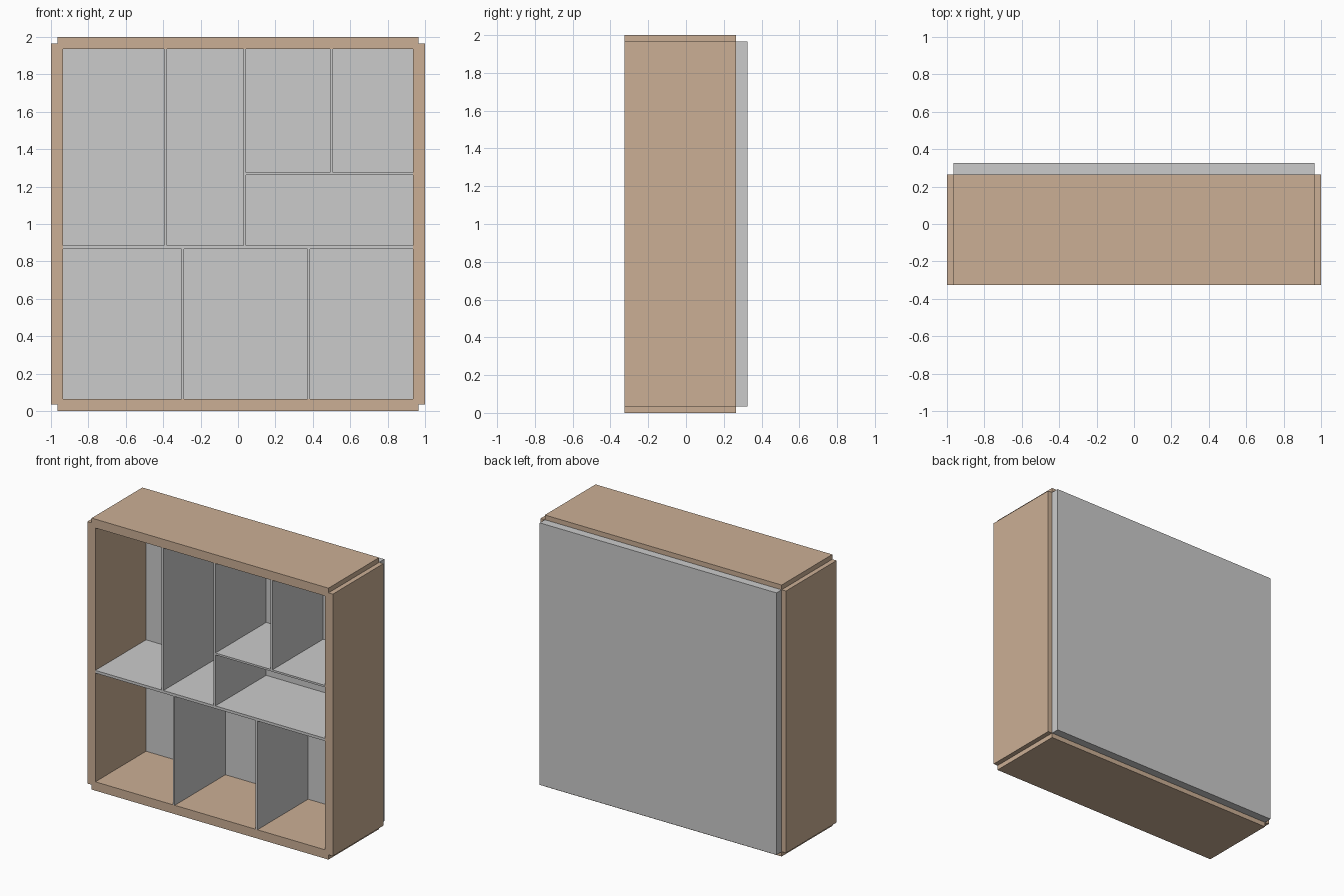
import bpy, bmesh

if "Cube" in bpy.data.objects:
    bpy.data.objects.remove(bpy.data.objects["Cube"])

FRONT, FRAME_BACK, BACK = -0.325, 0.265, 0.325
INNER, LIP, OUTER = 0.935, 0.965, 1.0   # half sizes of the frame, about z = 1

wood = bpy.data.materials.new("wood")
wood.diffuse_color = (0.60, 0.43, 0.30, 1)
wood.use_nodes = True
wood.node_tree.nodes["Principled BSDF"].inputs["Base Color"].default_value = wood.diffuse_color


def prism(name, outline, y0, y1, mat=None):
    """Extrude an (x, z) outline from y0 to y1."""
    bm = bmesh.new()
    face = bm.faces.new([bm.verts.new((x, y0, z)) for x, z in outline])
    ext = bmesh.ops.extrude_face_region(bm, geom=[face])
    moved = [v for v in ext["geom"] if isinstance(v, bmesh.types.BMVert)]
    bmesh.ops.translate(bm, verts=moved, vec=(0, y1 - y0, 0))
    bmesh.ops.recalc_face_normals(bm, faces=bm.faces)
    mesh = bpy.data.meshes.new(name)
    bm.to_mesh(mesh)
    bm.free()
    if mat:
        mesh.materials.append(mat)
    obj = bpy.data.objects.new(name, mesh)
    bpy.context.collection.objects.link(obj)
    return obj


def slab(name, x0, x1, z0, z1, y0=FRONT, y1=FRAME_BACK):
    return prism(name, [(x0, z0), (x1, z0), (x1, z1), (x0, z1)], y0, y1)


# Frame boards, mitred at the corners with a small outer notch
board = [(-INNER, INNER), (INNER, INNER), (LIP, LIP),
         (LIP, OUTER), (-LIP, OUTER), (-LIP, LIP)]
turns = {"frame_top": lambda a, b: (a, 1 + b),
         "frame_bottom": lambda a, b: (a, 1 - b),
         "frame_right": lambda a, b: (b, 1 + a),
         "frame_left": lambda a, b: (-b, 1 + a)}
for name, turn in turns.items():
    prism(name, [turn(a, b) for a, b in board], FRONT, FRAME_BACK, wood)

# Back panel
slab("back_panel", -LIP, LIP, 1 - LIP, 1 + LIP, FRAME_BACK, BACK)

# Shelves
SHELF_LOW, SHELF_HIGH = 0.866, 0.886
slab("main_shelf", -INNER, INNER, SHELF_LOW, SHELF_HIGH)
slab("upper_shelf", 0.044, INNER, 1.262, 1.276)

# Upright dividers: left edge, bottom, top
floor, ceiling = 1 - INNER, 1 + INNER
dividers = {"upper_divider_left": (-0.395, SHELF_HIGH, ceiling),
            "upper_divider_middle": (0.029, SHELF_HIGH, ceiling),
            "upper_divider_right": (0.493, 1.276, ceiling),
            "lower_divider_left": (-0.303, floor, SHELF_LOW),
            "lower_divider_right": (0.371, floor, SHELF_LOW)}
for name, (x, z0, z1) in dividers.items():
    slab(name, x, x + 0.015, z0, z1)
